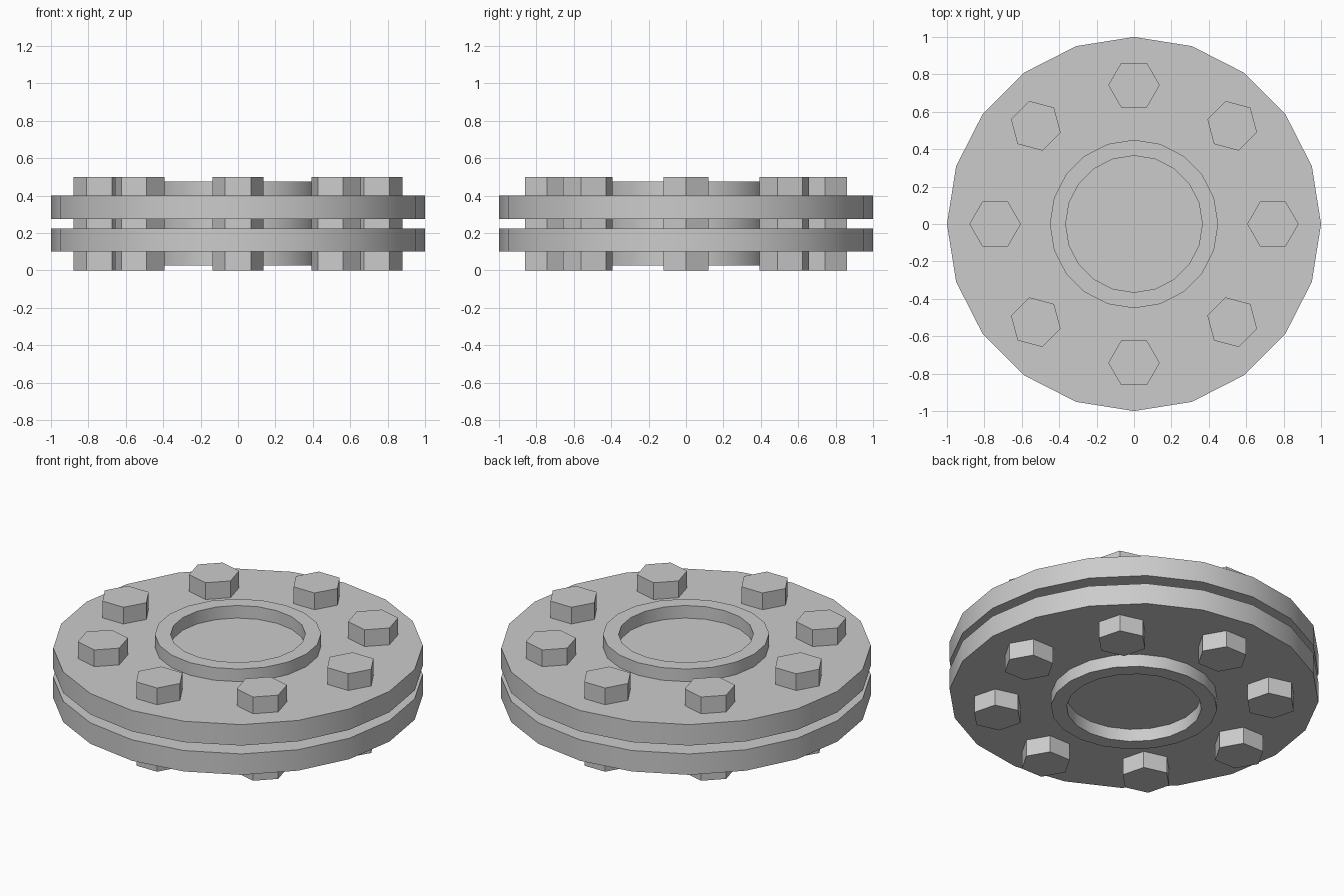
import bpy, bmesh, math
from mathutils import Matrix

if "Cube" in bpy.data.objects:
    bpy.data.objects.remove(bpy.data.objects["Cube"])

SIDES = 20

def finish(bm, name, smooth):
    bmesh.ops.recalc_face_normals(bm, faces=bm.faces)
    mesh = bpy.data.meshes.new(name)
    bm.to_mesh(mesh)
    bm.free()
    ob = bpy.data.objects.new(name, mesh)
    bpy.context.collection.objects.link(ob)
    if smooth:
        bpy.ops.object.select_all(action='DESELECT')
        ob.select_set(True)
        bpy.context.view_layer.objects.active = ob
        bpy.ops.object.shade_smooth_by_angle(angle=math.radians(30))
    return ob

def prism(name, sides, radius, z0, z1, x=0, y=0, turn=0, smooth=False):
    bm = bmesh.new()
    ring = [bm.verts.new((x + radius * math.cos(turn + math.tau * i / sides),
                          y + radius * math.sin(turn + math.tau * i / sides), z0))
            for i in range(sides)]
    face = bm.faces.new(ring)
    ext = bmesh.ops.extrude_face_region(bm, geom=[face], use_keep_orig=True)
    top = [v for v in ext['geom'] if isinstance(v, bmesh.types.BMVert)]
    bmesh.ops.translate(bm, vec=(0, 0, z1 - z0), verts=top)
    return finish(bm, name, smooth)

def tube(name, r_in, r_out, z0, z1):
    bm = bmesh.new()
    pts = [(r_in, z0), (r_out, z0), (r_out, z1), (r_in, z1)]
    rings = [[bm.verts.new((r * math.cos(math.tau * i / SIDES),
                            r * math.sin(math.tau * i / SIDES), z))
              for i in range(SIDES)] for r, z in pts]
    for a in range(4):
        p, q = rings[a], rings[(a + 1) % 4]
        for i in range(SIDES):
            j = (i + 1) % SIDES
            bm.faces.new((p[i], p[j], q[j], q[i]))
    return finish(bm, name, True)

# Two solid flange plates
prism("lower_flange", SIDES, 1.0, 0.10, 0.225, smooth=True)
prism("upper_flange", SIDES, 1.0, 0.275, 0.40, smooth=True)

# Central collar passing through both plates
tube("collar", 0.365, 0.45, 0.025, 0.475)

# Hex bolts: a cross of four, and the same cross turned by 45 degrees
for turn in (0, math.pi / 4):
    for k in range(4):
        a = turn + k * math.pi / 2
        prism("hex_bolt", 6, 0.1375, 0.0, 0.5,
              0.7425 * math.cos(a), 0.7425 * math.sin(a), turn)
